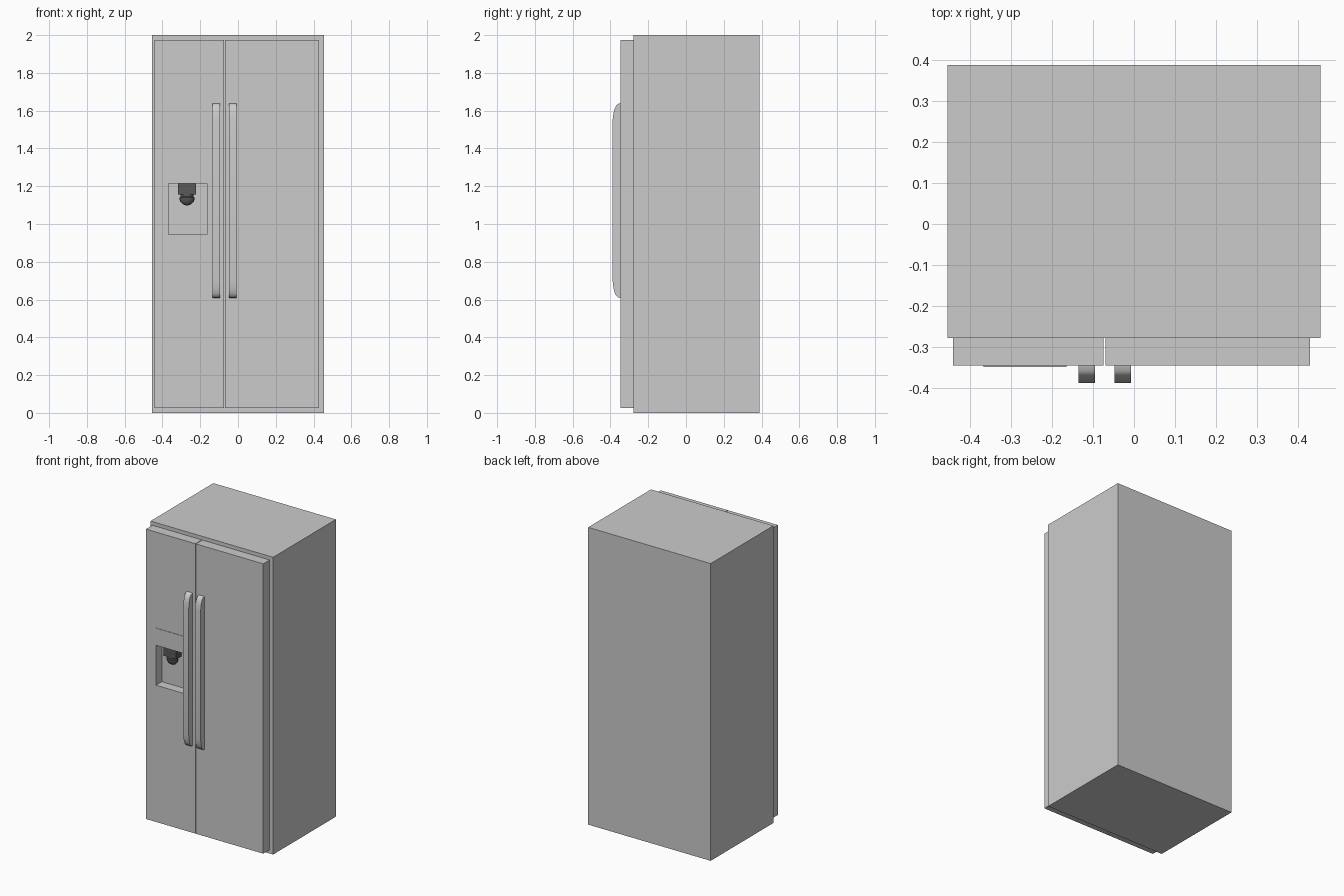
import bpy, bmesh, math

if "Cube" in bpy.data.objects:
    bpy.data.objects.remove(bpy.data.objects["Cube"])

def add_object(name, bm, mat=None):
    bmesh.ops.recalc_face_normals(bm, faces=bm.faces)
    me = bpy.data.meshes.new(name)
    bm.to_mesh(me)
    bm.free()
    ob = bpy.data.objects.new(name, me)
    bpy.context.collection.objects.link(ob)
    if mat:
        me.materials.append(mat)
    return ob

def box(name, x, y, z, mat=None):
    bm = bmesh.new()
    bmesh.ops.create_cube(bm, size=1)
    for v in bm.verts:
        for i, (lo, hi) in enumerate((x, y, z)):
            v.co[i] = lo if v.co[i] < 0 else hi
    return add_object(name, bm, mat)

def smooth(ob, angle=30):
    bpy.ops.object.select_all(action='DESELECT')
    ob.select_set(True)
    bpy.context.view_layer.objects.active = ob
    bpy.ops.object.shade_smooth_by_angle(angle=math.radians(angle))

FRONT, SEAM = -0.346, -0.278   # door front plane, cabinet front plane

dark = bpy.data.materials.new("dark_plastic")
dark.diffuse_color = (0.1, 0.1, 0.1, 1)
dark.use_nodes = True
dark.node_tree.nodes["Principled BSDF"].inputs["Base Color"].default_value = dark.diffuse_color

# Cabinet and the two doors
box("cabinet", (-0.456, 0.456), (SEAM, 0.389), (0, 2))
freezer_door = box("freezer_door", (-0.442, -0.074), (FRONT, SEAM), (0.025, 1.975))
box("fridge_door", (-0.070, 0.430), (FRONT, SEAM), (0.025, 1.975))

# Dispenser recess cut into the left door
cutter = box("recess_cutter", (-0.368, -0.165), (-0.40, -0.284), (0.945, 1.215))
cutter.hide_render = True
cutter.display_type = 'WIRE'
mod = freezer_door.modifiers.new("recess", 'BOOLEAN')
mod.operation = 'DIFFERENCE'
mod.solver = 'EXACT'
mod.object = cutter
bpy.context.view_layer.objects.active = freezer_door
bpy.ops.object.modifier_apply(modifier=mod.name)
bpy.data.objects.remove(cutter)

# Thin control panel above the recess
box("control_panel", (-0.368, -0.165), (FRONT - 0.003, FRONT), (1.215, 1.33))

# Dispenser nozzle: block, neck and domed spout
box("nozzle_block", (-0.318, -0.222), (-0.340, -0.284), (1.155, 1.215), dark)
bm = bmesh.new()
profile = [(0, 1.157), (0.034, 1.157), (0.034, 1.145)]
profile += [(0.040 * math.cos(a), 1.140 - 0.042 * math.sin(a))
            for a in (math.pi / 2 * i / 6 for i in range(7))]
verts = [bm.verts.new((r, 0, z)) for r, z in profile]
edges = [bm.edges.new(p) for p in zip(verts, verts[1:])]
bmesh.ops.spin(bm, geom=verts + edges, cent=(0, 0, 0), axis=(0, 0, 1),
               angle=2 * math.pi, steps=20)
bmesh.ops.remove_doubles(bm, verts=bm.verts, dist=1e-5)
for v in bm.verts:
    v.co.x -= 0.270
    v.co.y = v.co.y * 0.68 - 0.312
smooth(add_object("nozzle_spout", bm, dark))

# Door handles: solid bars with rounded ends, side profile extruded in x
half = [(-0.346, 0.515), (-0.360, 0.512), (-0.370, 0.503),
        (-0.378, 0.487), (-0.384, 0.463), (-0.388, 0.430)]
outline = half + [(y, -z) for y, z in reversed(half)]
for name, x0 in (("freezer_handle", -0.136), ("fridge_handle", -0.048)):
    bm = bmesh.new()
    face = bm.faces.new([bm.verts.new((x0, y, 1.124 + z)) for y, z in outline])
    ext = bmesh.ops.extrude_face_region(bm, geom=[face])
    for v in ext["geom"]:
        if isinstance(v, bmesh.types.BMVert):
            v.co.x += 0.041
    smooth(add_object(name, bm))
